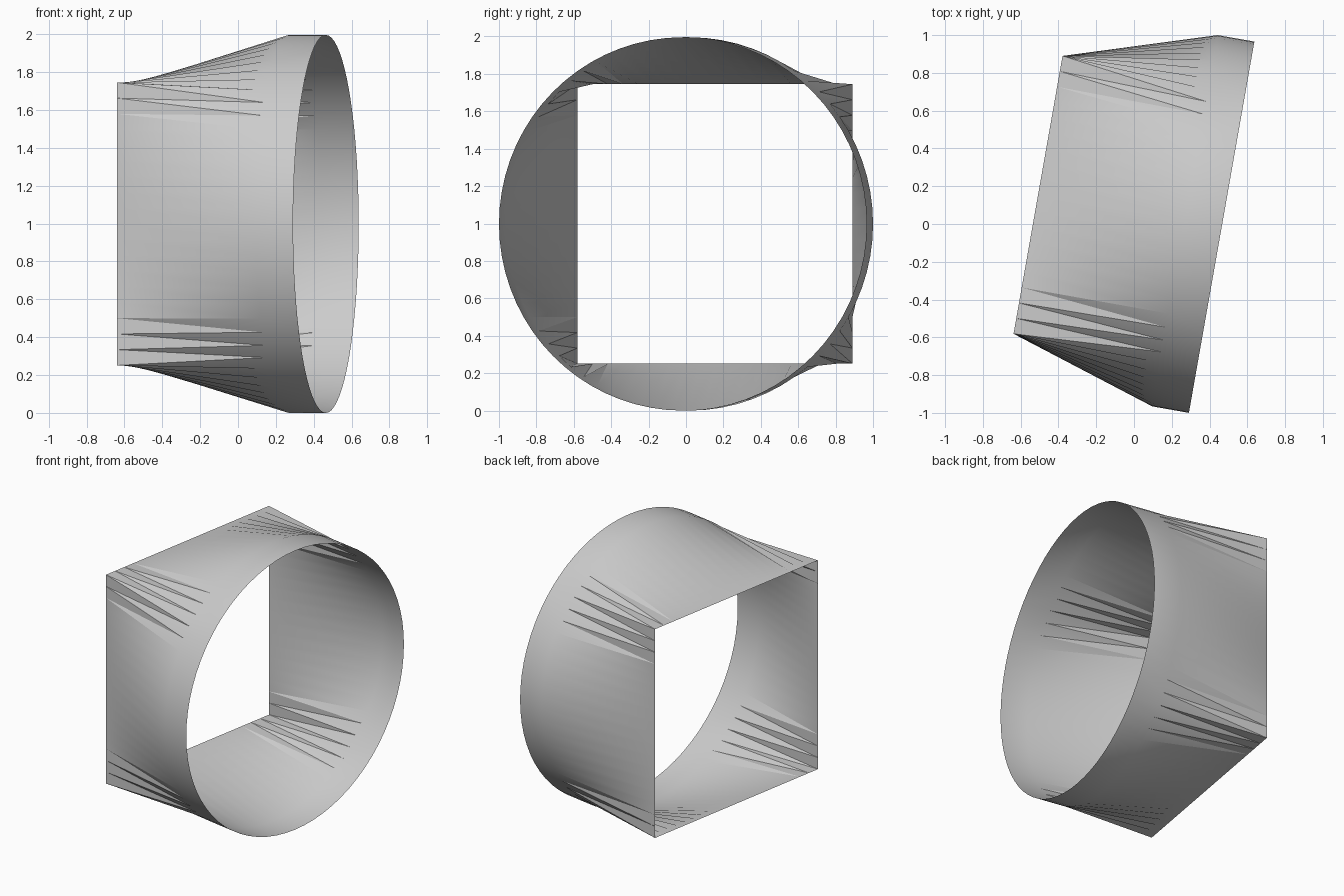
import bpy, bmesh
from math import cos, sin, tau, radians

cube = bpy.data.objects.get("Cube")
if cube:
    bpy.data.objects.remove(cube)

N = 72             # points around each section
RADIUS = 0.998     # round end
HALF = 0.747       # half side of the square end
SQUARE_X, COLLAR_X, RIM_X = -0.987, -0.197, 0.0


def wave(k):
    """Trapezoid wave that walks evenly along the sides of a square."""
    steps = abs((k + N // 2) % N - N // 2)
    return HALF * max(-1, min(1, (N // 4 - steps) / (N // 8)))


def square_point(k):
    return SQUARE_X, wave(k), wave(k - N // 4)


def circle_point(k, x):
    a = tau * k / N
    return x, RADIUS * cos(a), RADIUS * sin(a)


# Plain grey sheet metal
grey = bpy.data.materials.new("sheet grey")
grey.use_nodes = True
colour = (0.6, 0.6, 0.6, 1)
grey.diffuse_color = colour
grey.node_tree.nodes["Principled BSDF"].inputs["Base Color"].default_value = colour

# Open duct: square mouth, triangulated transition, round collar
bm = bmesh.new()
square = [bm.verts.new(square_point(k)) for k in range(N)]
collar = [bm.verts.new(circle_point(k, COLLAR_X)) for k in range(N)]
rim = [bm.verts.new(circle_point(k, RIM_X)) for k in range(N)]
for i in range(N):
    j = (i + 1) % N
    bm.faces.new((square[i], collar[j], square[j]))
    bm.faces.new((square[i], collar[i], collar[j]))
    bm.faces.new((collar[i], rim[i], rim[j], collar[j]))
bmesh.ops.recalc_face_normals(bm, faces=bm.faces)
if sum(f.normal.dot((0, *f.calc_center_median().yz)) for f in bm.faces) < 0:
    bmesh.ops.reverse_faces(bm, faces=bm.faces)

mesh = bpy.data.meshes.new("square_to_round_duct")
bm.to_mesh(mesh)
bm.free()
mesh.materials.append(grey)
duct = bpy.data.objects.new("square_to_round_duct", mesh)
bpy.context.collection.objects.link(duct)

# Turn the duct slightly and stand it on the ground
duct.rotation_euler.z = radians(-10)
duct.location = (0.464, -0.017, RADIUS)

# Smooth panels, crisp folds at the corners
bpy.ops.object.select_all(action='DESELECT')
duct.select_set(True)
bpy.context.view_layer.objects.active = duct
bpy.ops.object.shade_smooth_by_angle(angle=radians(30))
